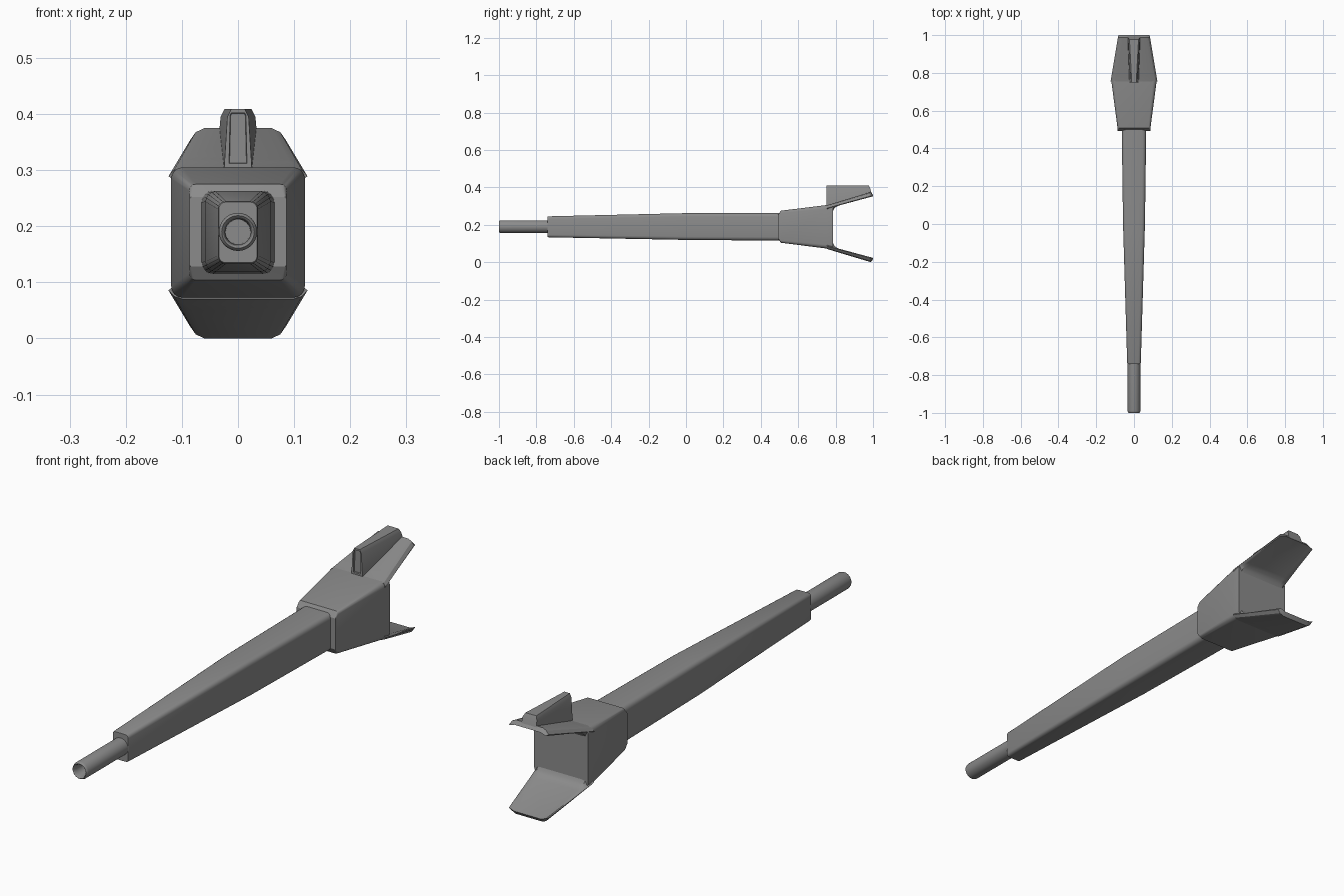
import bpy, bmesh
from math import sin, cos, pi

if "Cube" in bpy.data.objects:
    bpy.data.objects.remove(bpy.data.objects["Cube"])

ZC = 0.19     # bore height
FIN_C = 0.1875  # mirror height of the tail fins

metal = bpy.data.materials.new("dark_metal")
metal.diffuse_color = (0.26, 0.26, 0.26, 1)
metal.use_nodes = True
metal.node_tree.nodes["Principled BSDF"].inputs["Base Color"].default_value = metal.diffuse_color


def loft(name, rings, angle=30):
    """Skin a list of equal-length closed rings; cap both ends with quad strips."""
    bm = bmesh.new()
    vs = [[bm.verts.new(p) for p in r] for r in rings]
    n = len(rings[0])
    for a, b in zip(vs, vs[1:]):
        for i in range(n):
            j = (i + 1) % n
            bm.faces.new((a[i], a[j], b[j], b[i]))
    for r in (vs[0], vs[-1]):
        for i in range(n // 2 - 1):
            bm.faces.new((r[i], r[i + 1], r[n - 2 - i], r[n - 1 - i]))
    bmesh.ops.recalc_face_normals(bm, faces=bm.faces)
    me = bpy.data.meshes.new(name)
    bm.to_mesh(me)
    bm.free()
    me.materials.append(metal)
    ob = bpy.data.objects.new(name, me)
    bpy.context.collection.objects.link(ob)
    bpy.ops.object.select_all(action='DESELECT')
    ob.select_set(True)
    bpy.context.view_layer.objects.active = ob
    bpy.ops.object.shade_smooth_by_angle(angle=angle * pi / 180)
    return ob


def round_rect(y, w, z0, z1, r, seg=4):
    """Rounded rectangle of half width w between z0 and z1."""
    pts = []
    for k, (sx, sz) in enumerate(((1, 1), (-1, 1), (-1, -1), (1, -1))):
        cx, cz = sx * (w - r), (z1 - r if sz > 0 else z0 + r)
        for i in range(seg + 1):
            a = (k + i / seg) * pi / 2
            pts.append((cx + r * cos(a), y, cz + r * sin(a)))
    return pts


def circle(y, r, n=32):
    return [(r * cos(2 * pi * i / n), y, ZC + r * sin(2 * pi * i / n)) for i in range(n)]


# hollow muzzle tube
loft("muzzle_tube", [circle(y, r) for y, r in (
    (-0.70, 0.034), (-0.99, 0.034), (-0.997, 0.032), (-1.0, 0.029),
    (-0.997, 0.026), (-0.985, 0.023), (-0.80, 0.022))])

# long tapering shroud
loft("barrel_shroud", [
    round_rect(-0.741, 0.034, 0.135, 0.243, 0.012),
    round_rect(-0.736, 0.036, 0.133, 0.245, 0.014),
    round_rect(0.0, 0.058, 0.119, 0.262, 0.018),
    round_rect(0.52, 0.065, 0.115, 0.263, 0.02)])

# flared rear housing, its front lip chamfered above and below
loft("rear_housing", [
    round_rect(0.492, 0.086, 0.128, 0.252, 0.003),
    round_rect(0.507, 0.087, 0.104, 0.275, 0.012),
    round_rect(0.75, 0.119, 0.073, 0.305, 0.02),
    round_rect(0.787, 0.119, 0.073, 0.305, 0.02)])


def fin_ring(y, t, thick, s, slant=0.0):
    """Channel section of a tail fin; t runs from root (0) to tip (1)."""
    w, f = 0.124 - 0.039 * t, 0.098 - 0.038 * t
    top, low = 0.305 + 0.07 * t, 0.289 + 0.065 * t
    m = (f + w) / 2 + 0.003
    mz = (top + low) / 2 + 0.003
    outer = [(-w, low), (-m, mz), (-f, top), (f, top), (m, mz), (w, low)]
    inner = [(w - 0.003, low - 0.002), (m - 0.004, mz - thick * 0.8), (f - 0.002, top - thick)]
    inner += [(-x, z) for x, z in reversed(inner)]
    ring = [(x, y, z) for x, z in outer] + [(x, y + slant, z) for x, z in inner]
    return [(x, yy, FIN_C + s * (z - FIN_C)) for x, yy, z in ring]


# upper and lower tail fins, filleted into the back wall
for name, s in (("upper_tail_fin", 1), ("lower_tail_fin", -1)):
    loft(name, [
        fin_ring(0.755, 0.0, 0.03, s),
        fin_ring(0.786, 0.13, 0.042, s),
        fin_ring(0.792, 0.16, 0.031, s),
        fin_ring(0.802, 0.20, 0.023, s),
        fin_ring(0.82, 0.28, 0.019, s),
        fin_ring(0.988, 1.0, 0.015, s, 0.012)])


def wedge_ring(y, lean, wb, wt, zb, zt, c=0.007):
    """Trapezoid with chamfered top corners; lean shifts the top in y."""
    half = [(wb, y, zb), (wt, y + lean * 0.6, zt - 2 * c), (wt - c, y + lean, zt)]
    return half + [(-x, yy, z) for x, yy, z in reversed(half)]


# tapered wedge on top of the upper fin, with a recessed front panel
loft("top_wedge", [
    wedge_ring(0.756, 0, 0.015, 0.013, 0.313, 0.401, 0.002),
    wedge_ring(0.750, 0, 0.016, 0.014, 0.312, 0.402, 0.002),
    wedge_ring(0.750, 0, 0.025, 0.019, 0.298, 0.409),
    wedge_ring(0.994, -0.016, 0.034, 0.031, 0.362, 0.409)])
